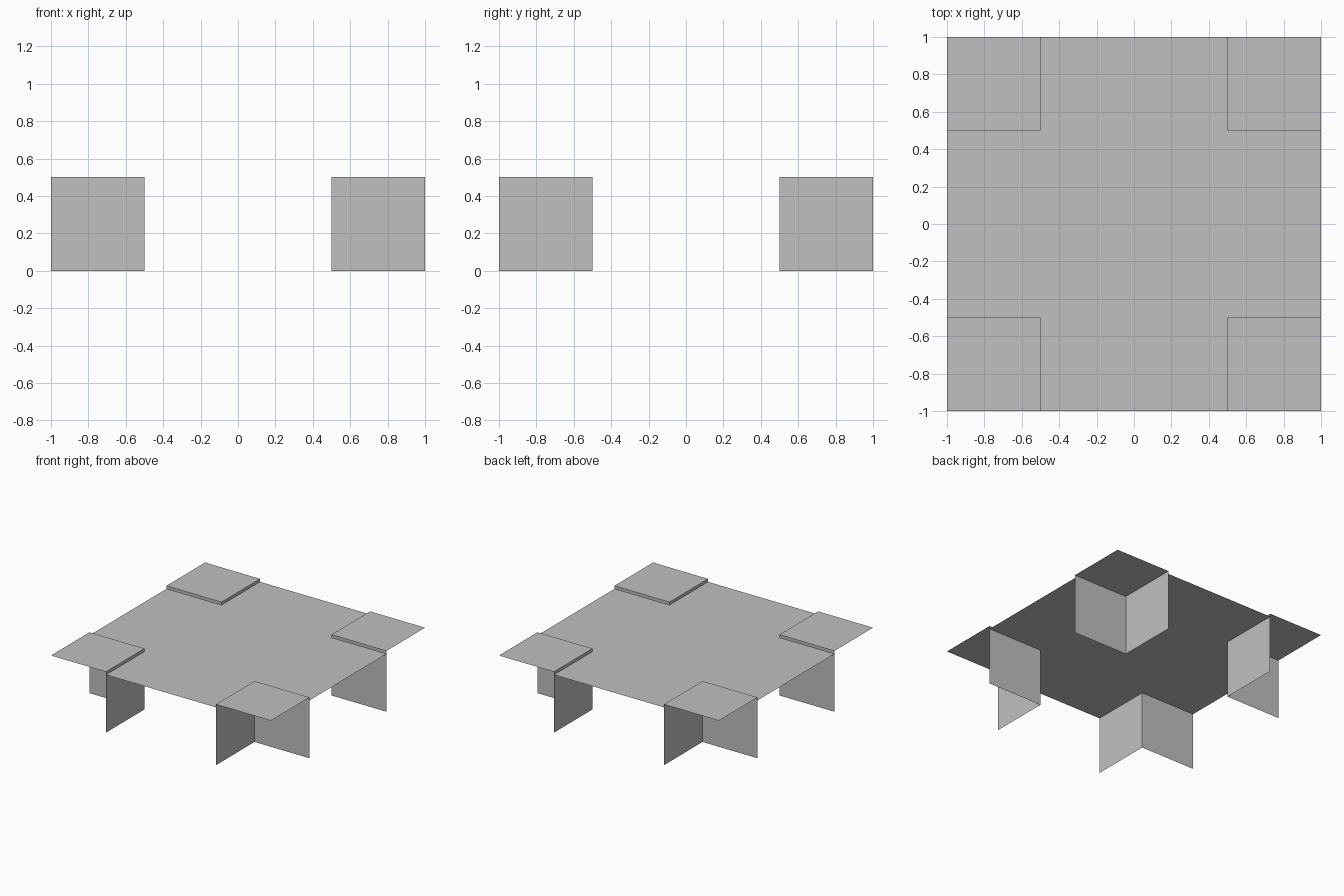
import bpy
import bmesh
from mathutils import Vector

cube = bpy.data.objects.get("Cube")
if cube:
    bpy.data.objects.remove(cube, do_unlink=True)

HALF = 1.0      # half the overall width
INNER = 0.5     # inner edge of the corner pieces
TOP = 0.5       # height of the corner covers
DECK = 0.475    # height of the sunken deck

grey = bpy.data.materials.new("plain_grey")
grey.use_nodes = True
colour = (0.53, 0.53, 0.53, 1.0)
grey.diffuse_color = colour
grey.node_tree.nodes["Principled BSDF"].inputs["Base Color"].default_value = colour


def finish(bm, name):
    mesh = bpy.data.meshes.new(name)
    bm.to_mesh(mesh)
    bm.free()
    mesh.materials.append(grey)
    obj = bpy.data.objects.new(name, mesh)
    bpy.context.collection.objects.link(obj)
    return obj


def sheet(bm, corner, side_a, side_b, facing):
    """Add a thin rectangle, turned towards the given direction."""
    a, b = Vector(side_a), Vector(side_b)
    start = Vector(corner)
    points = [start, start + a, start + a + b, start + b]
    if a.cross(b).dot(Vector(facing)) < 0:
        points.reverse()
    bm.faces.new([bm.verts.new(p) for p in points])


# Cross-shaped deck: a grid with its corner cells removed
bm = bmesh.new()
bmesh.ops.create_grid(bm, x_segments=4, y_segments=4, size=HALF)
corners = [f for f in bm.faces
           if min(abs(c) for c in f.calc_center_median().xy) > INNER]
bmesh.ops.delete(bm, geom=corners, context="FACES")
bmesh.ops.translate(bm, verts=bm.verts, vec=(0, 0, DECK))
finish(bm, "cross_deck")

# Corner pieces: a raised cover with two walls hanging from its inner edges
for sx, side in ((-1, "right"), (1, "left")):
    for sy, end in ((-1, "front"), (1, "back")):
        bm = bmesh.new()
        inner = (sx * INNER, sy * INNER, TOP)
        along_x = (sx * (HALF - INNER), 0, 0)
        along_y = (0, sy * (HALF - INNER), 0)
        down = (0, 0, -TOP)
        sheet(bm, inner, along_x, along_y, (0, 0, 1))
        sheet(bm, inner, along_x, down, (0, -sy, 0))
        sheet(bm, inner, along_y, down, (-sx, 0, 0))
        bmesh.ops.remove_doubles(bm, verts=bm.verts, dist=0.0001)
        finish(bm, f"{end}_{side}_corner")
